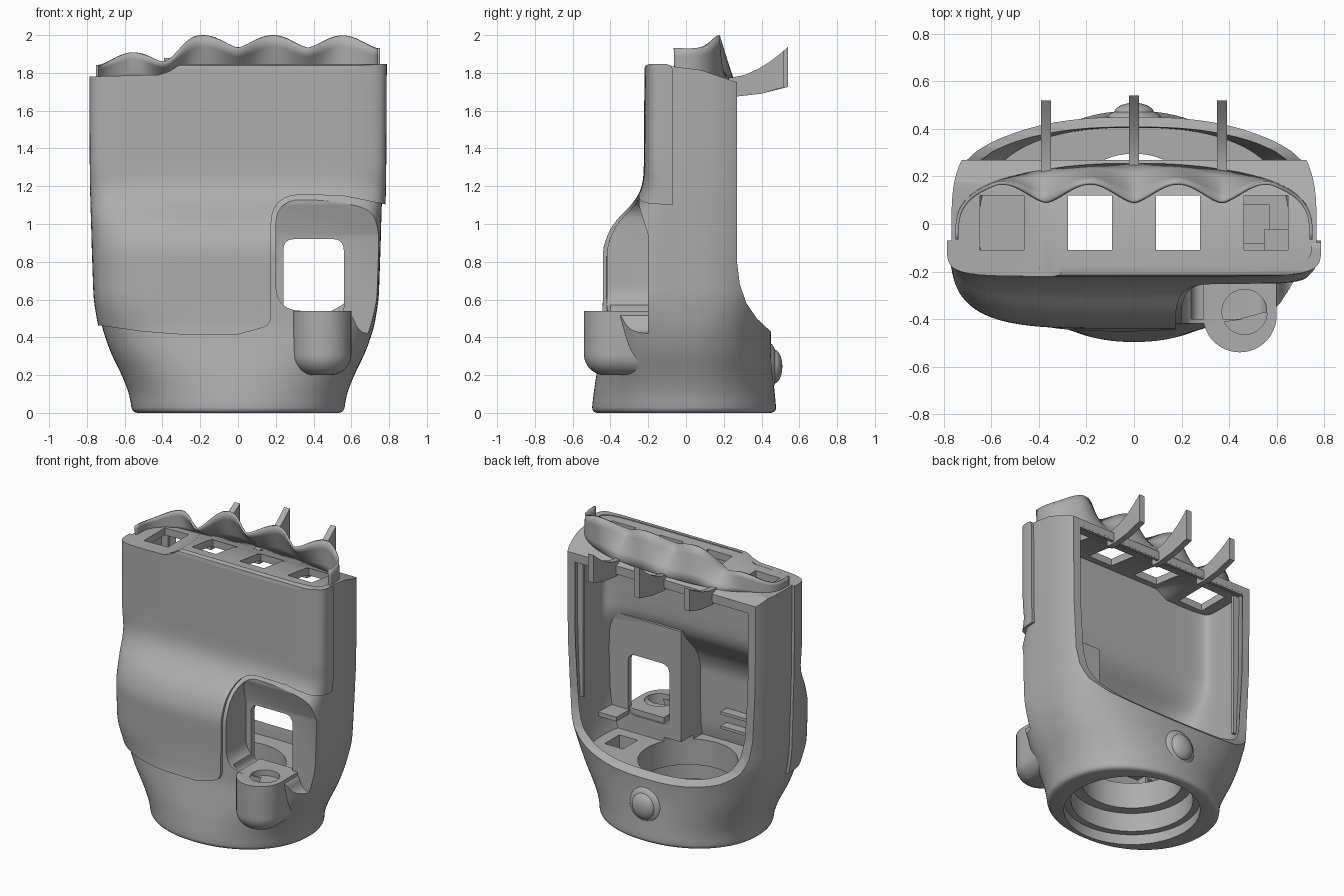
import bpy, bmesh, math
from mathutils import Vector

if "Cube" in bpy.data.objects:
    bpy.data.objects.remove(bpy.data.objects["Cube"])

grey = bpy.data.materials.new("mid grey plastic")
grey.use_nodes = True
grey.diffuse_color = (0.42, 0.42, 0.42, 1)
grey.node_tree.nodes["Principled BSDF"].inputs["Base Color"].default_value = (0.42, 0.42, 0.42, 1)

# height, half width, front depth, front squareness, back depth, back squareness
LEVELS = [(0, .56, .5, 2.1, .48, 2.1), (.1, .575, .49, 2.2, .47, 2.1), (.2, .615, .475, 2.4, .46, 2.2),
          (.32, .675, .45, 2.8, .45, 2.4), (.45, .72, .425, 3.2, .45, 2.6), (.6, .745, .42, 4, .47, 2.9),
          (.88, .755, .42, 4, .48, 3), (1, .758, .37, 4, .49, 3), (1.12, .762, .25, 5, .5, 3),
          (1.2, .764, .21, 6, .5, 3), (1.3, .765, .203, 8, .5, 3), (1.84, .768, .2, 8, .5, 3)]


def level(z):
    z = min(max(z, 0), LEVELS[-1][0])
    for lo, hi in zip(LEVELS, LEVELS[1:]):
        if z <= hi[0]:
            t = (z - lo[0]) / (hi[0] - lo[0])
            return [p + (q - p) * t for p, q in zip(lo[1:], hi[1:])]


def section(z, off):
    near = [level(z + d * .02) for d in range(-2, 3)]
    w, f, nf, b, nb = [sum(c) / len(c) for c in zip(*near)]
    if z < .03:                                   # rounded foot
        off -= .03 - math.sqrt(max(0, .03**2 - (.03 - z)**2))
    ring = []
    for i in range(112):
        a = math.tau * i / 112
        c, s = math.cos(a), math.sin(a)
        d, n = (b, nb) if s > 0 else (f, nf)
        x = math.copysign(abs(c)**(2 / n), c) * (w + off)
        y = math.copysign(abs(s)**(2 / n), s) * (d + off)
        ring.append((x, y, z))
    return ring


def finish(name, bm):
    bmesh.ops.recalc_face_normals(bm, faces=bm.faces)
    me = bpy.data.meshes.new(name)
    bm.to_mesh(me)
    bm.free()
    me.materials.append(grey)
    ob = bpy.data.objects.new(name, me)
    bpy.context.collection.objects.link(ob)
    return ob


def skin(name, rings):
    bm = bmesh.new()
    vs = [[bm.verts.new(p) for p in r] for r in rings]
    for r, q in zip(vs, vs[1:]):
        for i in range(len(r)):
            j = (i + 1) % len(r)
            bm.faces.new((r[i], r[j], q[j], q[i]))
    bm.faces.new(vs[0])
    bm.faces.new(vs[-1])
    return finish(name, bm)


def loft(name, off, lo, hi):
    zs = [lo + (hi - lo) * i / 60 for i in range(61)]
    if lo == 0:
        zs[1:1] = [.004, .01, .02]
    return skin(name, [section(z, off) for z in zs])


def rounded(pts, r):
    """Round the corners of a polygon."""
    out = []
    for i, p in enumerate(pts):
        p, a, b = Vector(p), Vector(pts[i - 1]), Vector(pts[(i + 1) % len(pts)])
        ra = min(r, (a - p).length * .49, (b - p).length * .49)
        s, e = p + (a - p).normalized() * ra, p + (b - p).normalized() * ra
        out += [s.lerp(p, t).lerp(p.lerp(e, t), t) for t in (k / 6 for k in range(7))]
    return out


def prism(name, pts, axis, lo, hi):
    place = {"x": lambda p, h: (h, p[0], p[1]), "y": lambda p, h: (p[0], h, p[1]),
             "z": lambda p, h: (p[0], p[1], h)}[axis]
    return skin(name, [[place(p, h) for p in pts] for h in (lo, hi)])


def rect(a, b, c, d):
    return [(a, c), (b, c), (b, d), (a, d)]


def box(name, x0, x1, y0, y1, z0, z1):
    return prism(name, rect(x0, x1, y0, y1), "z", z0, z1)


def circle(x, y, r, n=64):
    return [(x + r * math.cos(math.tau * i / n), y + r * math.sin(math.tau * i / n)) for i in range(n)]


def boolean(ob, cutter, op="DIFFERENCE"):
    m = ob.modifiers.new("cut", "BOOLEAN")
    m.object, m.operation, m.solver = cutter, op, "EXACT"
    bpy.context.view_layer.objects.active = ob
    bpy.ops.object.modifier_apply(modifier=m.name)
    bpy.data.objects.remove(cutter)


def trim_lid(ob, drop):
    """Slope the top towards the back and step it down on the right."""
    slope = [(-.4, 1.85), (-.1, 1.838), (.08, 1.815), (.27, 1.75), (.9, 1.55), (.9, 2.3), (-.4, 2.3)]
    step = [(-1, 1.775), (-.4, 1.79), (-.3, 1.85), (-.3, 2.2), (-1, 2.2)]
    for pts, axis in ((slope, "x"), (step, "y")):
        boolean(ob, prism("lid_cut", [(p, z - drop) for p, z in pts], axis, -1.1, 1.1))


# Housing: hollow shell with open back
housing = loft("housing", 0, 0, 1.84)
cavity = loft("cavity", -.045, .38, 1.81)
boolean(cavity, box("recess_wall", .15, 1, -1, -.16, .3, 1.18))
trim_lid(cavity, .05)
boolean(housing, cavity)
rim = [(.27, 2.3), (.27, .8), (.285, .68), (.32, .58), (.375, .5), (.46, .42), (.9, .3), (.9, 2.3)]
boolean(housing, prism("back_cut", rim, "x", -1, 1))
trim_lid(housing, 0)

# Front recess, window, bottom bore, floor pocket and top holes
outline = rounded([(.2, .54), (.6, .54), (.64, .42), (1, .42), (1, 1.09), (.5, 1.13), (.2, 1.13)], .14)
recess = prism("recess_cut", outline, "y", -1, -.1)
roof = [(-1.1, .3), (-.2, .3), (-.2, .94), (-.25, 1.1), (-.25, 1.3), (-1.1, 1.3)]
boolean(recess, prism("recess_roof", roof, "x", 0, 1.2), "INTERSECT")
boolean(housing, recess)
boolean(housing, prism("window_cut", rounded(rect(.24, .56, .5, .92), .06), "y", -.4, -.1))
for r, top in ((.43, .07), (.385, .2), (.316, .41)):
    boolean(housing, prism("bore_cut", circle(0, -.02, r), "z", -.1, top))
boolean(housing, box("pocket_cut", .43, .57, -.08, .08, .25, .5))
for x in (-.555, -.185, .185, .555):
    boolean(housing, box("top_hole_cut", x - .093, x + .093, -.11, .12, 1.6, 2))
box("back_lip", -.72, .72, .25, .269, 1.69, 1.748)

# Raised front panel wrapping round the sides
panel = loft("front_panel", .02, .3, 1.95)
boolean(panel, loft("panel_core", -.02, .2, 2.05))
outline = [(-1, .5), (-.5, .43), (-.3, .415), (0, .415)]
outline += rounded([(0, .41), (.175, .465), (.175, .8)], .05)[7:14]
outline += rounded([(.175, .7), (.175, 1.155), (.5, 1.155)], .2)[7:14]
outline += [(.55, 1.15), (1, 1.06), (1, 1.848), (-.3, 1.848), (-.36, 1.81), (-.42, 1.79), (-1, 1.775)]
boolean(panel, prism("panel_region", outline, "y", -1, -.07), "INTERSECT")
edge = [(-1, .2), (-.07, .2), (-.07, 1.815), (-.078, 1.838), (-.1, 1.846), (-.195, 1.846), (-.214, 1.84),
        (-.222, 1.82), (-1, 1.3)]
boolean(panel, prism("panel_edge", edge, "x", -1.1, 1.1), "INTERSECT")

# Wavy grip strips on the panel
for k in range(4):
    z0 = 1.65 - .12 * k
    x0, x1 = -.675 + .01 * k, .62
    up, down = [], []
    for i in range(41):
        x = x0 + (x1 - x0) * i / 40
        z = z0 + .025 * math.sin((x + .62) * 5.6) * (1 if x > 0 else .8) + .012 * x
        up.append((x, z + .024))
        down.append((x, z - .024))
    caps = []
    for m, s in ((Vector(up[-1]).lerp(Vector(down[-1]), .5), 1), (Vector(up[0]).lerp(Vector(down[0]), .5), -1)):
        caps.append([(m.x + s * .024 * math.cos(a), m.y + s * .024 * math.sin(a))
                     for a in (s * math.pi * (.5 - j / 8) for j in range(1, 8))])
    strip = loft("grip_strip_%d" % (k + 1), .028, 1.1, 1.84)
    boolean(strip, prism("slot", up + caps[0] + down[::-1] + caps[1][::-1][::-1], "y", -.4, -.1), "INTERSECT")
    boolean(strip, loft("strip_core", .012, 1, 1.9))

# Spout cup with rounded underside
rings = []
for i in range(13):
    a = math.pi / 2 * i / 12
    g = .11 * (1 - math.sin(a))
    r = .155 - g
    arc = [(.445 + r * math.cos(t), -.385 + r * math.sin(t))
           for t in (math.pi + math.pi * j / 24 for j in range(25))]
    z = .31 - .11 * math.cos(a)
    rings.append([(x, y, z) for x, y in arc + [(.445 + r, -.17 - 1.7 * g), (.445 - r, -.17 - 1.7 * g)]])
rings.append([(x, y, .54) for x, y, z in rings[-1]])
cup = skin("spout_cup", rings)
boolean(cup, prism("cup_hole", circle(.465, -.37, .095, 32), "z", .4, .7))

# Scalloped fence on the lid
bm = bmesh.new()
grid = []
for i in range(161):
    th = math.pi * (i / 160 - .5)
    x = .745 * math.sin(th)
    base = -.06 + .31 * max(0, math.cos(th))**.6
    wave = (.5 - .5 * math.cos(math.tau * x / .37))**.75
    drop = min(1, max(0, (-.22 - x) / .22))
    top_y = min(base - .005, .092 + .08 * wave)
    top_z = 1.93 + .068 * wave - .09 * drop * drop * (3 - 2 * drop)
    grid.append([bm.verts.new((x, base + (top_y - base) * t, 1.765 + (top_z - 1.765) * t))
                 for t in (0, .25, .5, .75, 1)])
for r, q in zip(grid, grid[1:]):
    for j in range(4):
        bm.faces.new((r[j], r[j + 1], q[j + 1], q[j]))
fence = finish("scalloped_fence", bm)
sol = fence.modifiers.new("thickness", "SOLIDIFY")
sol.thickness, sol.offset = .014, 0

# Curved hook ribs behind the fence
for name, x, end, tip in (("right", -.37, .52, 1.88), ("middle", 0, .54, 1.937), ("left", .37, .52, 1.92)):
    rise = tip - 1.775
    top = [(end - (end - .24) * t, 1.775 + rise * (1 - t)**1.7) for t in (0, .15, .3, .5, .75, 1)]
    rib = [(.2, 1.68), (.27, 1.675), (.4, 1.69), (end, 1.725)] + top + [(.2, 1.775)]
    prism("hook_rib_" + name, rib, "x", x - .021, x + .021)

# Back button on a low boss
for name, y, size in (("button_boss", .44, (.12, .045, .125)), ("button", .465, (.085, .045, .09))):
    bm = bmesh.new()
    bmesh.ops.create_uvsphere(bm, u_segments=40, v_segments=20, radius=1)
    for v in bm.verts:
        v.co = (v.co.x * size[0], y + v.co.y * size[1], .245 + v.co.z * size[2])
    finish(name, bm)

# Inner ribs and side guides
for name, z in (("upper", .6), ("lower", .5)):
    box("inner_rib_" + name, -.48, -.05, -.375, -.31, z, z + .02)
box("inner_rib_upright", -.36, -.34, -.375, -.29, .38, .68)
box("window_ledge", .55, .7, -.17, -.02, .5, .53)
for side, x in (("left", .69), ("right", -.69)):
    box("side_guide_" + side, x - .03, x + .03, .17, .19, .72, 1.72)

bpy.ops.object.select_all(action="DESELECT")
for ob in bpy.context.scene.objects:
    if ob.type == "MESH" and grey.name in ob.data.materials:
        ob.select_set(True)
        bpy.context.view_layer.objects.active = ob
bpy.ops.object.shade_smooth_by_angle(angle=math.radians(32))
